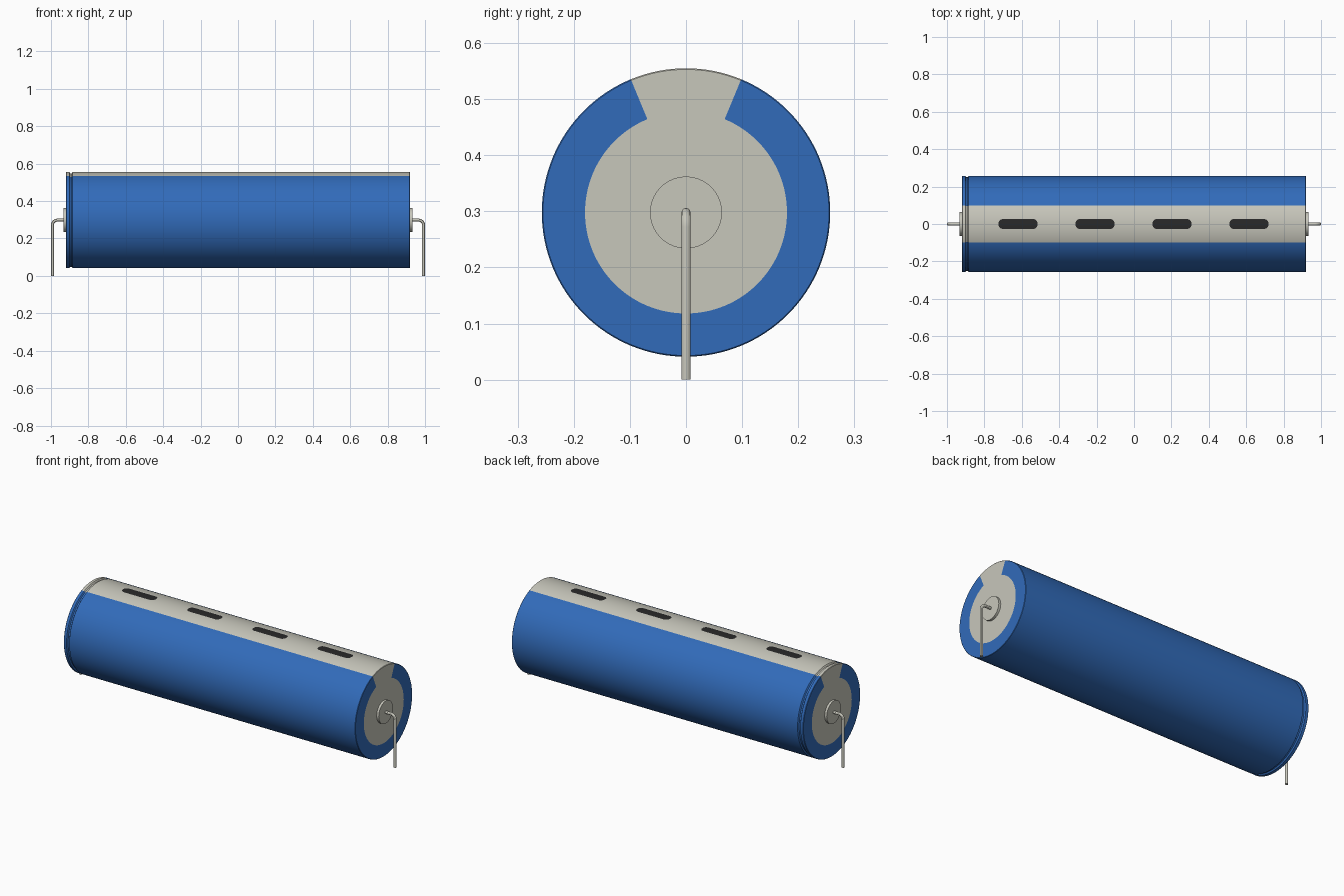
import bpy
import bmesh
from math import sin, cos, pi, sqrt, atan2, radians

if "Cube" in bpy.data.objects:
    bpy.data.objects.remove(bpy.data.objects["Cube"])

R, AXIS_Z, HALF = 0.257, 0.298, 0.92
SEGS = 128


def material(name, rgb):
    m = bpy.data.materials.new(name)
    m.use_nodes = True
    m.diffuse_color = (*rgb, 1)
    m.node_tree.nodes["Principled BSDF"].inputs["Base Color"].default_value = (*rgb, 1)
    return m


blue = material("blue sleeve", (0.031, 0.147, 0.49))
silver = material("pale grey", (0.575, 0.57, 0.5))
dark = material("dark marking", (0.022, 0.022, 0.022))


def finish(obj):
    bpy.ops.object.select_all(action='DESELECT')
    obj.select_set(True)
    bpy.context.view_layer.objects.active = obj
    bpy.ops.object.shade_smooth_by_angle(angle=radians(30))


def mesh_object(name, bm, mats):
    mesh = bpy.data.meshes.new(name)
    bm.to_mesh(mesh)
    bm.free()
    for m in mats:
        mesh.materials.append(m)
    obj = bpy.data.objects.new(name, mesh)
    bpy.context.collection.objects.link(obj)
    finish(obj)
    return obj


def lathe(profile):
    """Turn (x, radius) points around the long axis; ends close on a point."""
    bm = bmesh.new()
    rings = []
    for x, r in profile:
        n = SEGS if r > 0 else 1
        rings.append([bm.verts.new((x, r * sin(2 * pi * i / SEGS),
                                    AXIS_Z + r * cos(2 * pi * i / SEGS))) for i in range(n)])
    for a, b in zip(rings, rings[1:]):
        for i in range(SEGS):
            j = (i + 1) % SEGS
            quad = [a[i % len(a)], a[j % len(a)], b[j % len(b)], b[i % len(b)]]
            bm.faces.new(list(dict.fromkeys(quad)))
    bmesh.ops.recalc_face_normals(bm, faces=bm.faces[:])
    return bm


# Sleeved can with a crimp groove near one end
DISC = 0.18
G = -0.893
bm = lathe([(-HALF, 0), (-HALF, DISC), (-HALF, R - 0.002), (-HALF + 0.002, R),
            (G - 0.009, R), (G - 0.004, R - 0.007), (G + 0.004, R - 0.007), (G + 0.009, R),
            (HALF - 0.002, R), (HALF, R - 0.002), (HALF, DISC), (HALF, 0)])
for f in bm.faces:
    c = f.calc_center_median()
    y, z = c.y, c.z - AXIS_Z
    in_stripe = abs(atan2(y, z)) < radians(22.5)
    in_disc = sqrt(y * y + z * z) < DISC
    f.material_index = 1 if in_stripe or in_disc else 0
mesh_object("can_body", bm, [blue, silver])


# Polarity dashes lying on the curved stripe
def dash(name, cx, length=0.208, half_w=0.026, corner=0.022, rows=16):
    bm = bmesh.new()
    prev = None
    for i in range(rows + 1):
        y = half_w * -cos(pi * i / rows)
        inset = max(0, abs(y) - (half_w - corner))
        hx = length / 2 - corner + sqrt(max(0, corner ** 2 - inset ** 2))
        z = AXIS_Z + sqrt((R + 0.001) ** 2 - y * y)
        row = [bm.verts.new((cx - hx, y, z)), bm.verts.new((cx + hx, y, z))]
        if prev:
            bm.faces.new([prev[0], prev[1], row[1], row[0]])
        prev = row
    mesh_object(name, bm, [dark])


for k in range(4):
    dash(f"polarity_dash_{k + 1}", -0.62 + 0.4115 * k)


# End hubs and bent wire leads
def lead(name, side, wire=0.008, out=0.992, bend=0.026):
    pts = [(HALF, AXIS_Z)]
    for i in range(9):
        a = pi / 2 * i / 8
        pts.append((out - bend + bend * sin(a), AXIS_Z - bend + bend * cos(a)))
    pts.append((out, 0))
    cu = bpy.data.curves.new(name, 'CURVE')
    cu.dimensions = '3D'
    cu.bevel_depth = wire
    cu.bevel_resolution = 4
    cu.use_fill_caps = True
    sp = cu.splines.new('POLY')
    sp.points.add(len(pts) - 1)
    for p, (x, z) in zip(sp.points, pts):
        p.co = (side * x, 0, z, 1)
    cu.materials.append(silver)
    obj = bpy.data.objects.new(name, cu)
    bpy.context.collection.objects.link(obj)
    bpy.ops.object.select_all(action='DESELECT')
    obj.select_set(True)
    bpy.context.view_layer.objects.active = obj
    bpy.ops.object.convert(target='MESH')
    finish(bpy.context.view_layer.objects.active)


for side, label in ((1, "left"), (-1, "right")):
    hub = [(HALF - 0.01, 0), (HALF - 0.01, 0.064), (HALF + 0.013, 0.064), (HALF + 0.013, 0)]
    mesh_object(f"{label}_hub", lathe([(side * x, r) for x, r in hub]), [silver])
    lead(f"{label}_lead", side)
